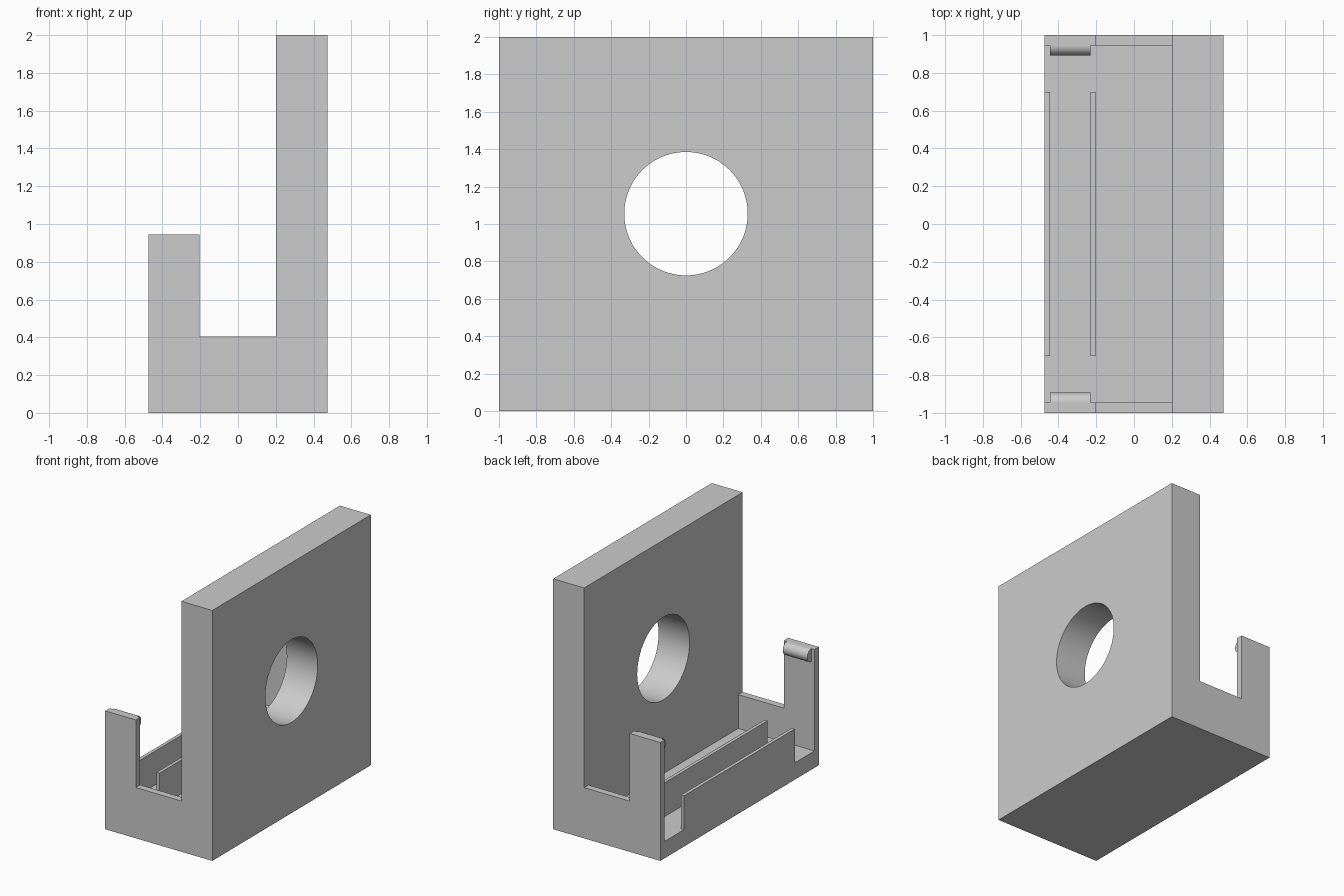
import bpy, bmesh, math
from mathutils import Matrix

cube = bpy.data.objects.get("Cube")
if cube:
    bpy.data.objects.remove(cube, do_unlink=True)

grey = bpy.data.materials.new("light_grey")
grey.use_nodes = True
colour = (0.6, 0.6, 0.6, 1)
grey.diffuse_color = colour
grey.node_tree.nodes["Principled BSDF"].inputs["Base Color"].default_value = colour

X0, X1 = -0.473, 0.473      # outer and plate sides
PLATE, POST = 0.2, -0.203   # inner faces of plate and posts
FLOOR, LOW, TOP = 0.135, 0.405, 0.945
END = 0.945                 # inner face of the end walls
CLIP_R = 0.052


def make(name, bm):
    bmesh.ops.recalc_face_normals(bm, faces=bm.faces)
    mesh = bpy.data.meshes.new(name)
    bm.to_mesh(mesh)
    bm.free()
    mesh.materials.append(grey)
    obj = bpy.data.objects.new(name, mesh)
    bpy.context.collection.objects.link(obj)
    return obj


def extrude(name, points, direction):
    """Closed prism from a 3D outline swept along a direction."""
    bm = bmesh.new()
    face = bm.faces.new([bm.verts.new(p) for p in points])
    swept = bmesh.ops.extrude_face_region(bm, geom=[face], use_keep_orig=True)
    verts = [g for g in swept["geom"] if isinstance(g, bmesh.types.BMVert)]
    bmesh.ops.translate(bm, verts=verts, vec=direction)
    return make(name, bm)


def box(name, x0, x1, y0, y1, z0, z1):
    return extrude(name, [(x0, y0, z0), (x1, y0, z0), (x1, y1, z0), (x0, y1, z0)],
                   (0, 0, z1 - z0))


def smooth(obj):
    bpy.ops.object.select_all(action="DESELECT")
    obj.select_set(True)
    bpy.context.view_layer.objects.active = obj
    bpy.ops.object.shade_smooth_by_angle(angle=math.radians(30))


# Body: plate, floor and end walls cut from one L-shaped block
side = [(X0, 0), (X1, 0), (X1, 2), (PLATE, 2), (PLATE, LOW),
        (POST, LOW), (POST, TOP), (X0, TOP)]
body = extrude("bracket_body", [(x, -1, z) for x, z in side], (0, 2, 0))
channel = box("channel_cutter", X0 - 0.2, PLATE, -END, END, FLOOR, TOP + 0.2)

# Round hole through the plate
bm = bmesh.new()
bmesh.ops.create_cone(bm, cap_ends=True, segments=96, radius1=0.33, radius2=0.33,
                      depth=0.5, matrix=Matrix.Translation((0.34, 0, 1.055))
                      @ Matrix.Rotation(math.pi / 2, 4, "Y"))
hole = make("hole_cutter", bm)

for cutter in (channel, hole):
    cut = body.modifiers.new(cutter.name, "BOOLEAN")
    cut.operation = "DIFFERENCE"
    cut.solver = "EXACT"
    cut.object = cutter
    bpy.ops.object.select_all(action="DESELECT")
    bpy.context.view_layer.objects.active = body
    body.select_set(True)
    bpy.ops.object.modifier_apply(modifier=cut.name)
    bpy.data.objects.remove(cutter, do_unlink=True)
smooth(body)

# Thin rails standing on the floor
WALL = 0.027
box("outer_rail", X0, X0 + WALL, -0.7, 0.7, FLOOR, LOW)
box("inner_rail", POST - WALL, POST, -0.7, 0.7, FLOOR, LOW)

# Half-round clips at the top of the posts
for name, s in (("front_clip", -1), ("back_clip", 1)):
    arc = [math.pi * i / 24 for i in range(25)]
    outline = [(X0 + WALL, s * (END - CLIP_R * math.sin(a)),
                TOP - CLIP_R + CLIP_R * math.cos(a)) for a in arc]
    smooth(extrude(name, outline, (POST - X0 - 2 * WALL, 0, 0)))
